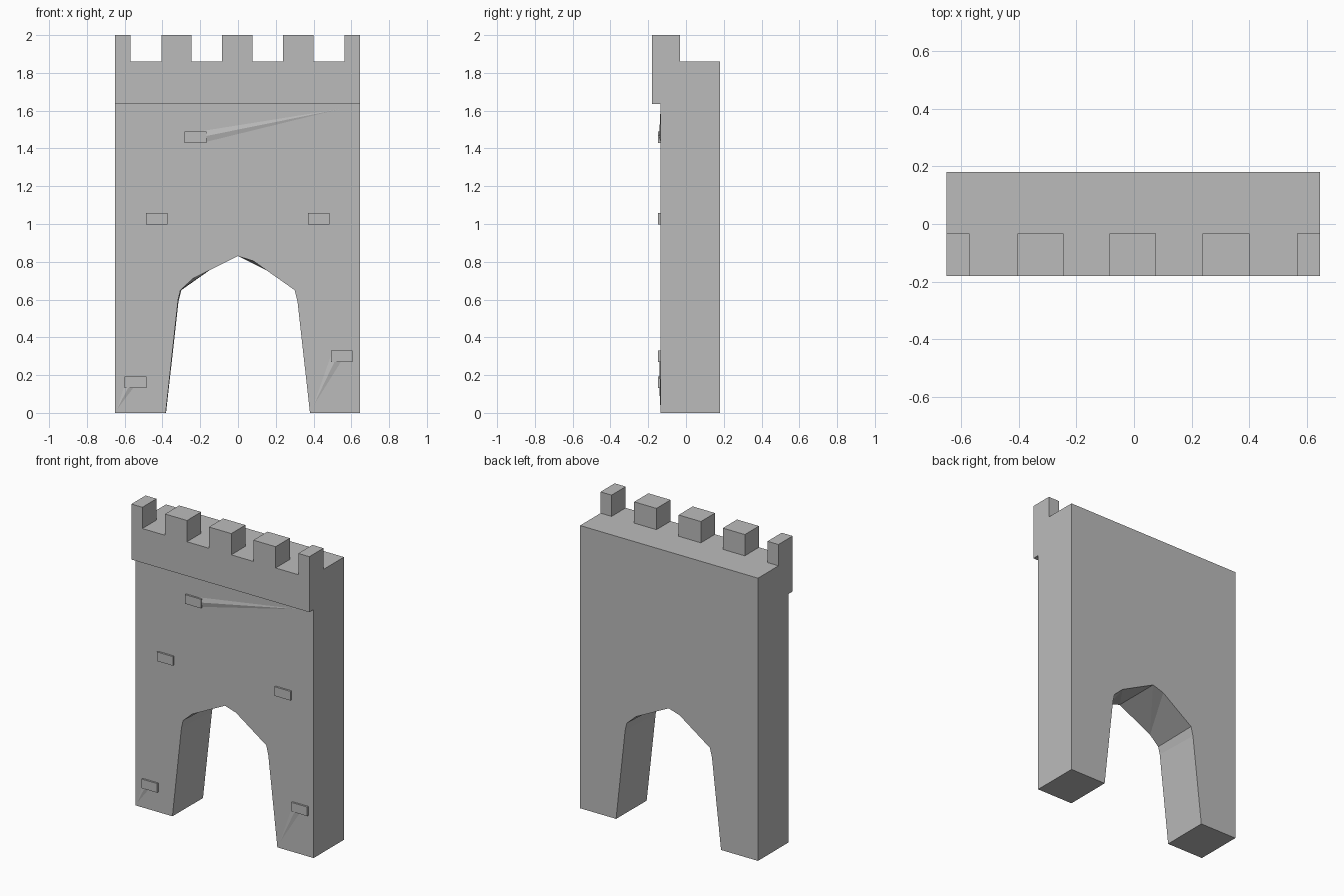
import bpy, bmesh

cube = bpy.data.objects.get("Cube")
if cube:
    bpy.data.objects.remove(cube, do_unlink=True)

stone = bpy.data.materials.new("grey_stone")
stone.use_nodes = True
GREY = (0.5, 0.5, 0.5, 1)
stone.diffuse_color = GREY
stone.node_tree.nodes["Principled BSDF"].inputs["Base Color"].default_value = GREY

LEFT, RIGHT = -0.65, 0.645
FRONT, WALL_FRONT, BACK = -0.18, -0.135, 0.18
LEDGE, WALK, TOP = 1.635, 1.86, 2.0


def finish(name, bm):
    bmesh.ops.recalc_face_normals(bm, faces=bm.faces)
    mesh = bpy.data.meshes.new(name)
    bm.to_mesh(mesh)
    bm.free()
    mesh.materials.append(stone)
    obj = bpy.data.objects.new(name, mesh)
    bpy.context.collection.objects.link(obj)
    return obj


def box(name, x, y, z):
    bm = bmesh.new()
    bmesh.ops.create_cube(bm, size=1)
    for v in bm.verts:
        v.co = [span[0] if c < 0 else span[1] for c, span in zip(v.co, (x, y, z))]
    return finish(name, bm)


def ridge(name, base, tip):
    """Shallow facet running from a brick's edge into the wall."""
    bm = bmesh.new()
    flat = [bm.verts.new((x, WALL_FRONT + 0.001, z)) for x, z in base]
    mid = [sum(p[i] for p in base) / 2 for i in (0, 1)]
    peak = bm.verts.new((mid[0], WALL_FRONT - 0.007, mid[1]))
    end = bm.verts.new((tip[0], WALL_FRONT + 0.001, tip[1]))
    for tri in ((flat[0], peak, end), (peak, flat[1], end),
                (flat[0], flat[1], peak), (flat[1], flat[0], end)):
        bm.faces.new(tri)
    return finish(name, bm)


# Wall with a slightly skewed arch: the back outline mirrors the front one
arch = [(-0.383, 0), (-0.317, 0.6), (-0.305, 0.65), (-0.24, 0.71), (0, 0.83),
        (0.08, 0.805), (0.3, 0.65), (0.315, 0.59), (0.381, 0)]
back_arch = [(-x, z) for x, z in reversed(arch)]
bm = bmesh.new()
rings = []
for y, opening in ((WALL_FRONT, arch), (BACK, back_arch)):
    outline = [(LEFT, 0)] + opening + [(RIGHT, 0), (RIGHT, WALK), (LEFT, WALK)]
    rings.append([bm.verts.new((x, y, z)) for x, z in outline])
    bm.faces.new(rings[-1])
count = len(rings[0])
for i in range(count):
    j = (i + 1) % count
    a, b, c, d = rings[0][i], rings[0][j], rings[1][j], rings[1][i]
    bm.faces.new((a, b, c))
    bm.faces.new((a, c, d))
finish("gate_wall", bm)

# Overhanging parapet and its merlons
box("parapet", (LEFT, RIGHT), (FRONT, WALL_FRONT), (LEDGE, WALK))
merlons = [(LEFT, -0.57), (-0.405, -0.245), (-0.085, 0.077), (0.238, 0.4), (0.565, RIGHT)]
for n, span in enumerate(merlons):
    box(f"merlon_{n + 1}", span, (FRONT, -0.033), (WALK, TOP))

# Raised bricks scattered on the front
bricks = [(-0.282, 1.43), (-0.487, 0.998), (0.37, 0.998), (-0.6, 0.132), (0.492, 0.27)]
for n, (x, z) in enumerate(bricks):
    box(f"brick_{n + 1}", (x, x + 0.115), (-0.147, WALL_FRONT + 0.01), (z, z + 0.06))

# Shallow facets in the plaster
ridge("upper_facet", [(-0.17, 1.43), (-0.2, 1.495)], (RIGHT, 1.63))
ridge("left_leg_facet", [(-0.6, 0.16), (-0.55, 0.132)], (LEFT, 0))
ridge("right_leg_facet", [(0.49, 0.31), (0.55, 0.27)], (0.381, 0))
